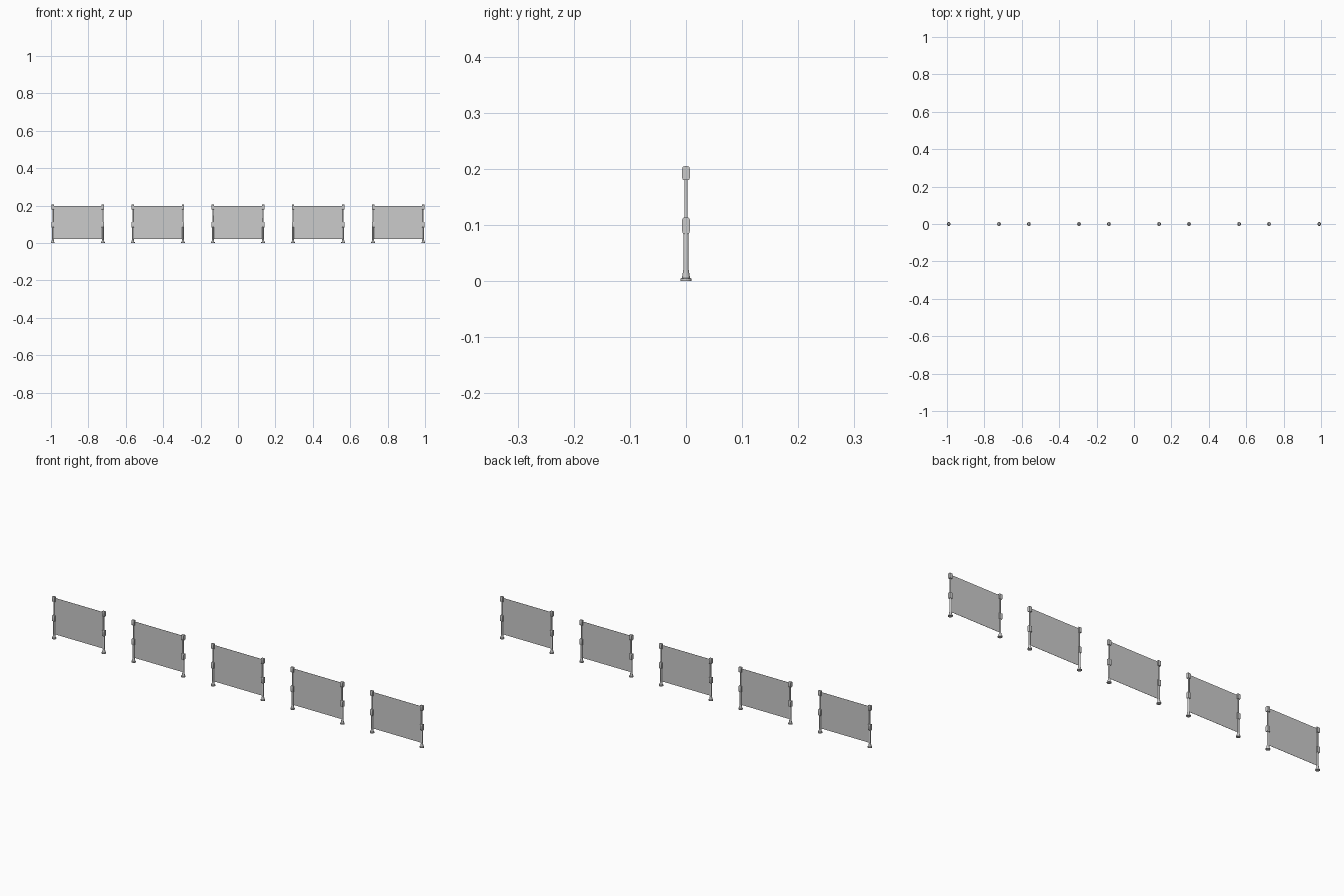
import bpy, bmesh, math
from mathutils import Matrix

if "Cube" in bpy.data.objects:
    bpy.data.objects.remove(bpy.data.objects["Cube"])

PITCH, HALF = 0.428, 0.134
SIDES = 16


def finish(bm, name, smooth=True):
    bmesh.ops.recalc_face_normals(bm, faces=bm.faces)
    me = bpy.data.meshes.new(name)
    bm.to_mesh(me)
    bm.free()
    ob = bpy.data.objects.new(name, me)
    bpy.context.collection.objects.link(ob)
    if smooth:
        bpy.context.view_layer.objects.active = ob
        ob.select_set(True)
        bpy.ops.object.shade_smooth_by_angle(angle=math.radians(30))
        ob.select_set(False)
    return ob


def lathe(name, profile, x):
    bm = bmesh.new()
    rings = [[bm.verts.new((x + r * math.cos(2 * math.pi * i / SIDES),
                            r * math.sin(2 * math.pi * i / SIDES), z))
              for i in range(SIDES)] for r, z in profile]
    for a, b in zip(rings, rings[1:]):
        for i in range(SIDES):
            j = (i + 1) % SIDES
            bm.faces.new((a[i], a[j], b[j], b[i]))
    bm.faces.new(rings[0])
    bm.faces.new(rings[-1])
    return finish(bm, name)


def clamp(name, x, z, h):
    # block with rounded vertical outline, gripping the panel
    bm = bmesh.new()
    bmesh.ops.create_cube(bm, size=1, matrix=Matrix.Translation((x, 0, z)) @
                          Matrix.Diagonal((0.013, 0.0135, h, 1)))
    edges = [e for e in bm.edges
             if abs(e.verts[0].co.x - e.verts[1].co.x) > 0.001]
    bmesh.ops.bevel(bm, geom=edges, offset=0.004, segments=3,
                    profile=0.5, affect='EDGES')
    finish(bm, name)


# post outline: floor flange, flared foot, lower tube, slimmer upper tube
POST = [(0.010, 0), (0.010, 0.004), (0.0072, 0.005), (0.0068, 0.008),
        (0.0045, 0.022), (0.0045, 0.090), (0.003, 0.095), (0.003, 0.190)]

for k in range(-2, 3):
    cx = k * PITCH
    n = k + 3
    for s, side in ((-1, "left"), (1, "right")):
        px = cx + s * HALF
        lathe(f"post_{n}_{side}", POST, px)
        clamp(f"middle_clamp_{n}_{side}", px, 0.0985, 0.029)
        clamp(f"top_clamp_{n}_{side}", px, 0.192, 0.025)
    # thin sheet panel between the posts
    bm = bmesh.new()
    bmesh.ops.create_cube(bm, size=1, matrix=Matrix.Translation((cx, 0, 0.11)) @
                          Matrix.Diagonal((2 * HALF - 0.004, 0.0008, 0.177, 1)))
    finish(bm, f"panel_{n}", False)
